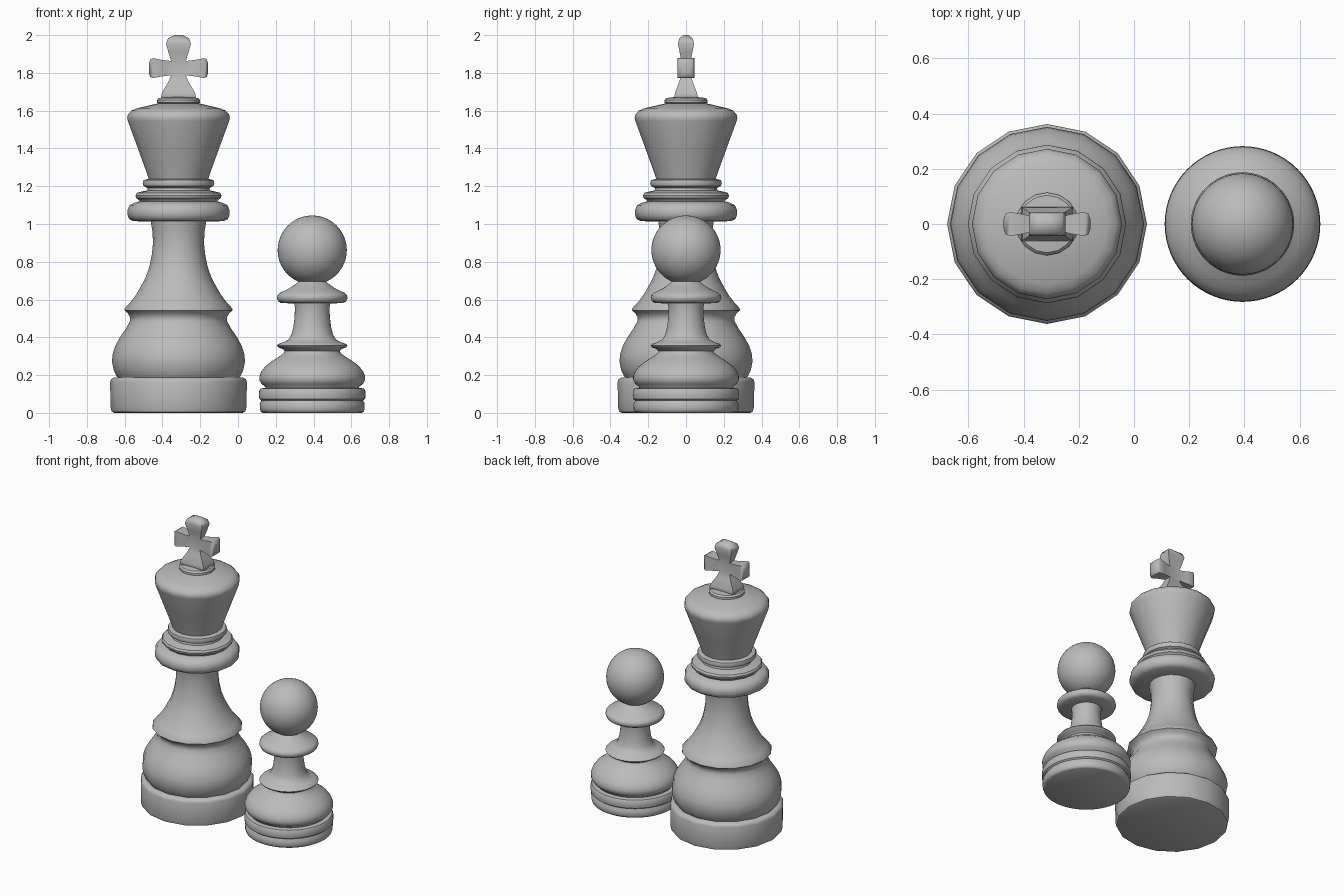
import bpy, bmesh, math
from mathutils import Vector

grey = bpy.data.materials.new("plain grey")
grey.diffuse_color = (0.5, 0.5, 0.5, 1)


def finish(bm, name, loc, angle=40):
    bmesh.ops.recalc_face_normals(bm, faces=bm.faces)
    mesh = bpy.data.meshes.new(name)
    bm.to_mesh(mesh)
    bm.free()
    ob = bpy.data.objects.new(name, mesh)
    bpy.context.collection.objects.link(ob)
    ob.location = loc
    mesh.materials.append(grey)
    bpy.ops.object.select_all(action='DESELECT')
    ob.select_set(True)
    bpy.context.view_layer.objects.active = ob
    bpy.ops.object.shade_smooth_by_angle(angle=math.radians(angle))
    return ob


def lathe(name, x, profile, sides):
    """Turned part from (radius, height) pairs, capped at both ends."""
    bm = bmesh.new()
    rings = []
    for r, z in profile:
        rings.append([bm.verts.new((r * math.cos(a), r * math.sin(a), z))
                      for a in (2 * math.pi * i / sides for i in range(sides))])
    for lo, hi in zip(rings, rings[1:]):
        for i in range(sides):
            j = (i + 1) % sides
            bm.faces.new((lo[i], lo[j], hi[j], hi[i]))
    bm.faces.new(rings[0])
    bm.faces.new(rings[-1])
    return finish(bm, name, (x, 0, 0))


KX, PX = -0.315, 0.393

# large piece: 16-sided turned parts
lathe("tall_base", KX, [(.34, 0), (.353, .006), (.36, .03), (.362, .165),
                        (.357, .178), (.345, .186), (.31, .19)], 16)
lathe("tall_body", KX, [(.31, .17), (.325, .19), (.342, .222), (.352, .27), (.349, .31),
                        (.335, .355), (.31, .4), (.276, .45), (.258, .485), (.256, .505),
                        (.268, .528), (.287, .543), (.285, .553), (.255, .585), (.225, .625),
                        (.2, .668), (.173, .72), (.154, .775), (.141, .84), (.135, .9),
                        (.138, .96), (.15, 1.03)], 16)
lathe("tall_collar", KX, [(.13, 1.013), (.24, 1.015), (.262, 1.027), (.271, 1.05), (.27, 1.075),
                          (.258, 1.1), (.235, 1.112), (.205, 1.12), (.21, 1.128),
                          (.224, 1.137), (.228, 1.152), (.22, 1.165), (.195, 1.172),
                          (.166, 1.178), (.164, 1.19), (.184, 1.2), (.19, 1.215),
                          (.185, 1.232), (.155, 1.24)], 16)
lathe("tall_head", KX, [(.155, 1.23), (.175, 1.29), (.215, 1.4), (.268, 1.545), (.272, 1.562),
                        (.268, 1.58), (.25, 1.6), (.22, 1.613), (.11, 1.638), (.06, 1.642)], 16)
lathe("finial_ring", KX, [(.1, 1.635), (.114, 1.642), (.114, 1.656), (.104, 1.667),
                          (.06, 1.672)], 16)

# cross: small core with four flared arms extruded out of it
bm = bmesh.new()
bmesh.ops.create_cube(bm, size=1)
for v in bm.verts:
    v.co = Vector((v.co.x * .078, v.co.y * .05, v.co.z * .076))
bm.faces.ensure_lookup_table()
# each section: (distance from core centre, half width, half depth)
side = [(.09, .044, .036), (.135, .053, .044), (.15, .046, .037), (.157, .024, .018)]
arms = {(1, 0, 0): side, (-1, 0, 0): side,
        (0, 0, 1): [(.085, .054, .034), (.13, .066, .043), (.158, .056, .035), (.175, .022, .014)],
        (0, 0, -1): [(.07, .052, .035), (.13, .088, .058), (.15, .092, .061), (.158, .088, .058)]}
bm.normal_update()
starts = [(f, d) for f in bm.faces for d in arms if f.normal.dot(Vector(d)) > .9]
for face, d in starts:
    axis = Vector(d)
    across = Vector((0, 0, 1)) if d[0] else Vector((1, 0, 0))
    for dist, w, dep in arms[d]:
        new = bmesh.ops.extrude_discrete_faces(bm, faces=[face])["faces"][0]
        for v in new.verts:
            s = math.copysign(1, v.co.dot(across))
            t = math.copysign(1, v.co.y)
            v.co = axis * dist + across * (s * w) + Vector((0, t * dep, 0))
        face = new
finish(bm, "cross", (KX, 0, 1.825), 70)

# small piece: round turned parts
lathe("small_base", PX, [(.262, 0), (.272, .006), (.277, .02), (.278, .05), (.27, .062),
                         (.27, .066), (.28, .074), (.282, .09), (.281, .115), (.274, .128),
                         (.25, .133)], 64)
lathe("small_body", PX, [(.245, .125), (.25, .14), (.268, .153), (.279, .172), (.28, .192),
                         (.271, .217), (.25, .245), (.215, .273), (.175, .298), (.15, .317),
                         (.146, .328), (.158, .339), (.18, .347), (.187, .356), (.18, .365),
                         (.15, .375), (.125, .389), (.11, .415), (.1, .455), (.093, .51),
                         (.092, .56), (.098, .59)], 64)
lathe("small_collar", PX, [(.08, .578), (.165, .582), (.18, .591), (.187, .608), (.184, .623),
                           (.17, .636), (.12, .66), (.085, .685), (.07, .7)], 64)
bm = bmesh.new()
bmesh.ops.create_uvsphere(bm, u_segments=64, v_segments=32, radius=.183)
finish(bm, "ball_head", (PX, 0, .862))
